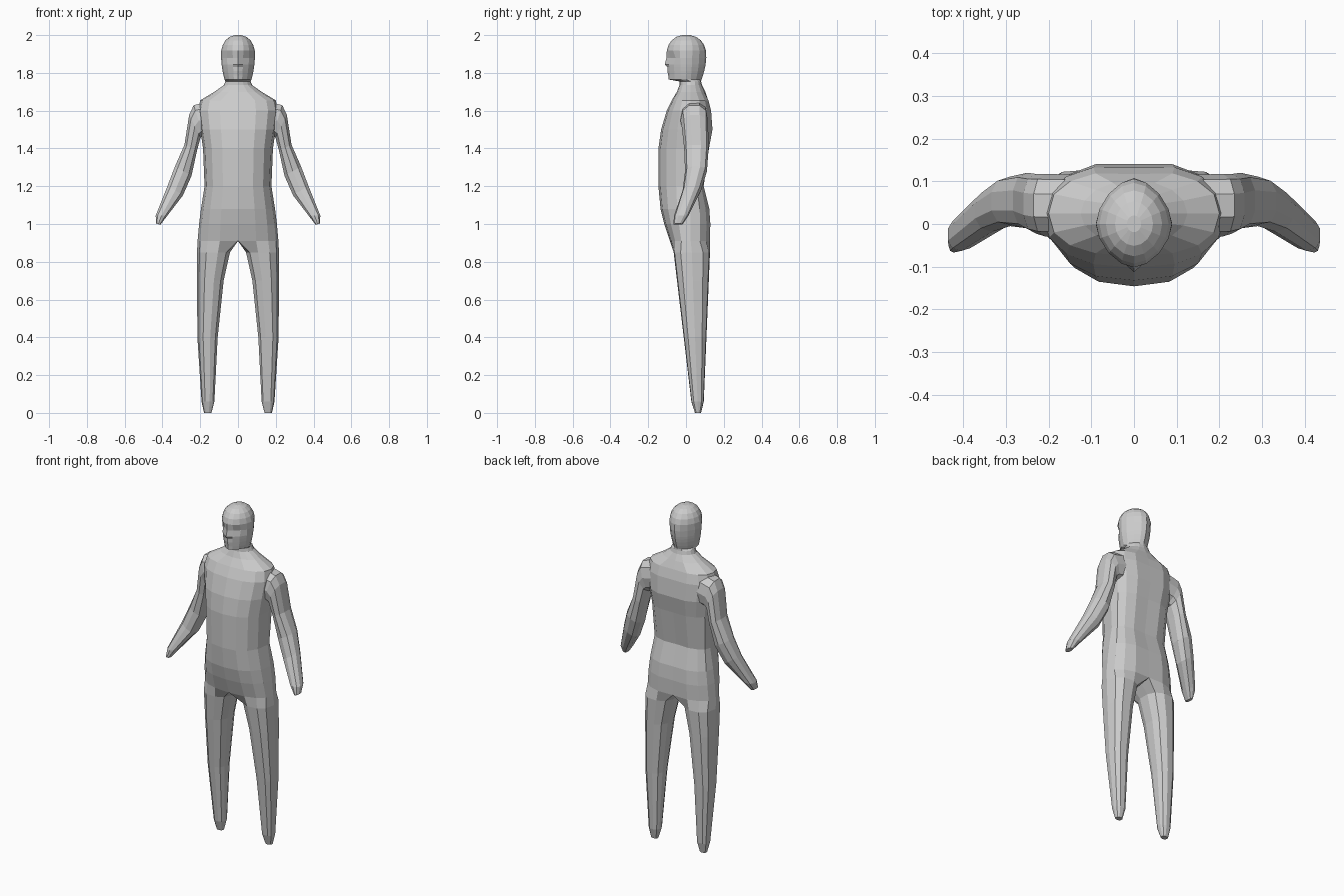
import bpy, bmesh
from math import sin, cos, pi, radians

if "Cube" in bpy.data.objects:
    bpy.data.objects.remove(bpy.data.objects["Cube"])


def spow(v, e):
    return abs(v) ** e * (1 if v >= 0 else -1)


def bridge(bm, rings, closed):
    """Skin successive rings, listed from top to bottom."""
    for a, b in zip(rings, rings[1:]):
        n = len(a)
        for i in range(n if closed else n - 1):
            j = (i + 1) % n
            bm.faces.new((a[i], b[i], b[j], a[j]))


def make_object(name, bm):
    me = bpy.data.meshes.new(name)
    bm.to_mesh(me)
    bm.free()
    ob = bpy.data.objects.new(name, me)
    bpy.context.collection.objects.link(ob)
    ob.modifiers.new("mirror", 'MIRROR').merge_threshold = 0.0005
    return ob


def half_arc(bm, z, hw, yf, yb, yc=0, e=2, nose=0, socket=0, spine=0, steps=8):
    """Half cross-section from front middle round the side to back middle."""
    ring = []
    for i in range(steps + 1):
        t = pi * i / steps
        c = cos(t)
        x = 0 if i in (0, steps) else hw * sin(t) ** (2 / e)
        y = yc - spow(c, 2 / e) * ((yc - yf) if c > 0 else (yb - yc))
        if i == 0:
            y -= nose
        elif i < 3:
            y += socket
        elif i == steps:
            y -= spine
        ring.append(bm.verts.new((x, y, z)))
    return ring


bm = bmesh.new()
rings = []

# skull dome
for k in range(5):
    a = radians(82 - 18 * k)
    s = cos(a) ** 0.85
    rings.append(half_arc(bm, 1.9 + 0.1 * sin(a) / sin(radians(82)),
                          .09 * s, -.103 * s, .107 * s, 0, 2 - .07 * k))

# face: eye sockets, nose, lip, mouth, chin
features = {1.88: (.002, .01), 1.845: (.014, 0), 1.81: (.003, 0)}
for z in (1.88, 1.845, 1.83, 1.81, 1.785, 1.765):
    d = (1.9 - z) / .14
    rings.append(half_arc(bm, z, .09 - .02 * d * d, -.103 + .011 * d,
                          .108 - .028 * d * d, 0, 1.6, *features.get(z, (0, 0))))

# neck and torso: z, half width, front y, back y
torso = [
    (1.755, .067, -.035, .080),
    (1.735, .075, -.035, .085),
    (1.700, .125, -.048, .102),
    (1.655, .200, -.075, .125),
    (1.600, .212, -.102, .140),
    (1.500, .200, -.132, .148),
    (1.400, .185, -.146, .128),
    (1.200, .177, -.146, .098),
    (1.080, .196, -.135, .130),
    (1.000, .206, -.115, .136),
    (0.910, .214, -.085, .133),
]
for row in torso:
    low = row[0] < 1.68
    rings.append(half_arc(bm, *row, .025, 2.4 if low else 2.05, 0, 0, .008 * low))
bridge(bm, rings, False)
bm.faces.new(rings[0])

# leg: starts from the hip outline closed along the crotch line
hip = rings[-1]
front, back = hip[0].co, hip[-1].co
crotch = [bm.verts.new(back.lerp(front, k / 3)) for k in (1, 2)]
angles = [-135 + 270 * i / 8 for i in range(9)] + [165, 195]
leg_rings = [hip + crotch]
# z, outer x, inner x
for z, xo, xi in [(.85, .217, .04), (.7, .217, .074), (.4, .215, .106),
                  (.06, .193, .124), (0, .18, .14)]:
    pinch = 0 if z else .012
    yf, yb = .035 - .12 * z + pinch, .092 + .043 * z - pinch
    leg_rings.append([bm.verts.new((
        (xo + xi) / 2 + (xo - xi) / 2 * spow(cos(radians(a)), .85),
        (yf + yb) / 2 + (yb - yf) / 2 * spow(sin(radians(a)), .85), z)) for a in angles])
bridge(bm, leg_rings, True)
bm.faces.new(leg_rings[-1][::-1])
body = make_object("body", bm)

# arm: outer x, outer z, inner x, inner z, middle y
arm = [
    (.170, 1.650, .130, 1.470, .042),
    (.236, 1.632, .180, 1.462, .044),
    (.260, 1.580, .197, 1.455, .047),
    (.285, 1.420, .215, 1.390, .055),
    (.336, 1.305, .244, 1.255, .053),
    (.374, 1.205, .290, 1.150, .031),
    (.437, 1.045, .372, 1.045, -.025),
    (.435, 1.002, .410, .996, -.042),
]
bm = bmesh.new()
arm_rings = []
for k, (xo, zo, xi, zi, y) in enumerate(arm):
    depth = .074 - .001 * k * k
    ring = []
    for i in range(10):
        t = 2 * pi * i / 10 - pi / 2
        c, s = spow(cos(t), .85), spow(sin(t), .85)
        ring.append(bm.verts.new(((xo + xi) / 2 + (xo - xi) / 2 * c, y + depth * s,
                                  (zo + zi) / 2 + (zo - zi) / 2 * c)))
    arm_rings.append(ring)
bridge(bm, arm_rings, True)
bm.faces.new(arm_rings[0])
bm.faces.new(arm_rings[-1][::-1])
arms = make_object("arms", bm)

# join the arms to the body as one skin
union = body.modifiers.new("join_arms", 'BOOLEAN')
union.operation = 'UNION'
union.solver = 'EXACT'
union.object = arms
bpy.context.view_layer.update()
bpy.context.view_layer.objects.active = body
for name in ("mirror", "join_arms"):
    bpy.ops.object.modifier_apply(modifier=name)
bpy.data.objects.remove(arms)
